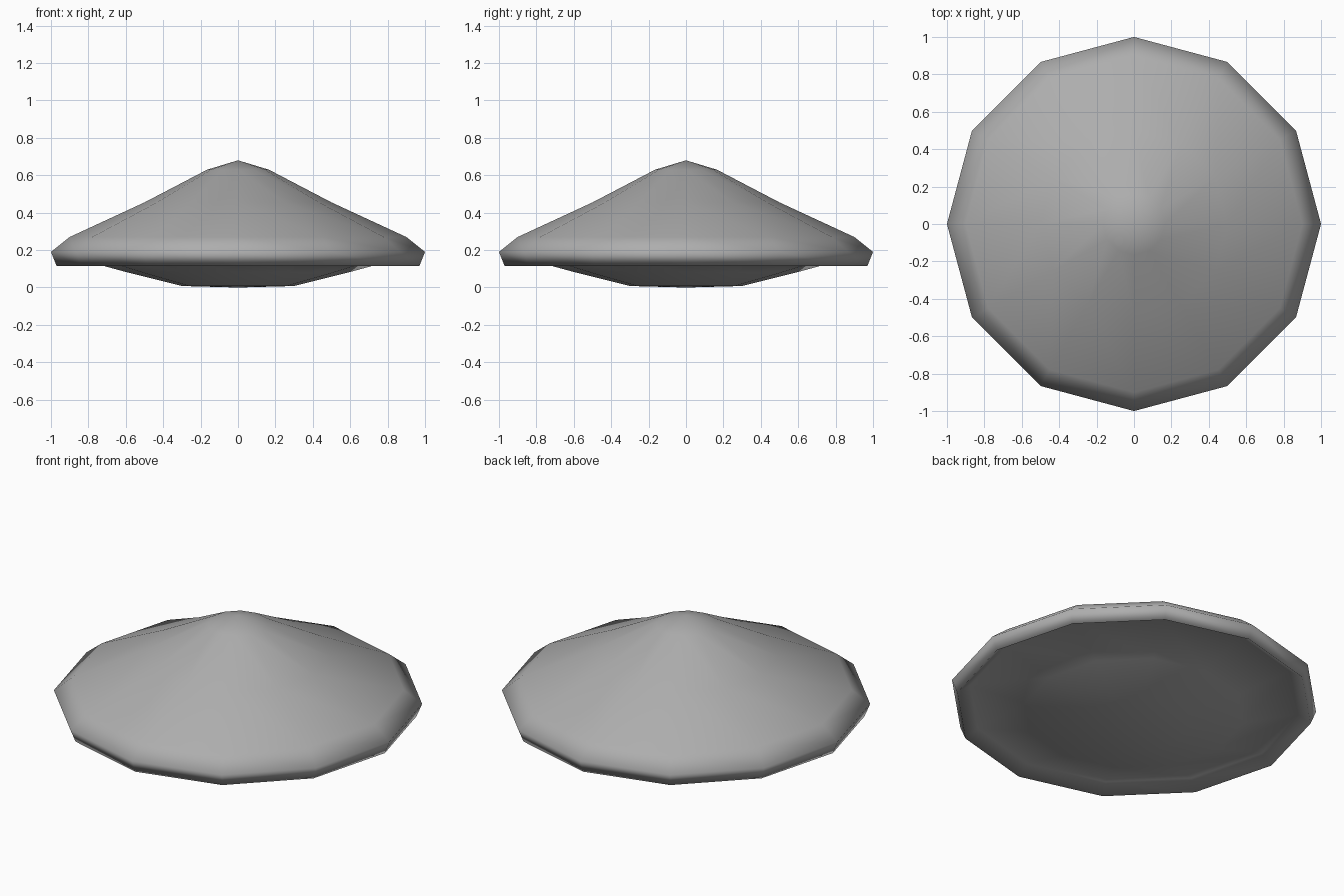
import bpy, bmesh, math

if "Cube" in bpy.data.objects:
    bpy.data.objects.remove(bpy.data.objects["Cube"])

SIDES = 12


def lathe(name, profile):
    """Turn a radius/height profile around z into a closed smooth body."""
    bm = bmesh.new()
    pts = [bm.verts.new((r, 0, z)) for r, z in profile]
    edges = [bm.edges.new(pair) for pair in zip(pts, pts[1:])]
    bmesh.ops.spin(bm, geom=pts + edges, cent=(0, 0, 0), axis=(0, 0, 1),
                   angle=math.tau, steps=SIDES, use_duplicate=False)
    bmesh.ops.remove_doubles(bm, verts=bm.verts[:], dist=0.0005)
    bmesh.ops.recalc_face_normals(bm, faces=bm.faces[:])
    for f in bm.faces:
        f.smooth = True
    mesh = bpy.data.meshes.new(name)
    bm.to_mesh(mesh)
    bm.free()
    obj = bpy.data.objects.new(name, mesh)
    bpy.context.collection.objects.link(obj)
    return obj


# Conical cap, bevelled rim, turned-in lip and rounded underside in one shell
disc = lathe("conical_disc", [
    (0, 0.68), (0.165, 0.63), (0.5, 0.455), (0.9, 0.27),   # cap
    (1.0, 0.19), (0.97, 0.115), (0.9, 0.165),              # rim and lip
    (0.6, 0.083), (0.3, 0.008), (0, 0.0),                  # underside
])

# Mid grey surface
grey = bpy.data.materials.new("mid_grey")
grey.diffuse_color = (0.42, 0.42, 0.42, 1)
grey.use_nodes = True
grey.node_tree.nodes["Principled BSDF"].inputs["Base Color"].default_value = grey.diffuse_color
disc.data.materials.append(grey)
